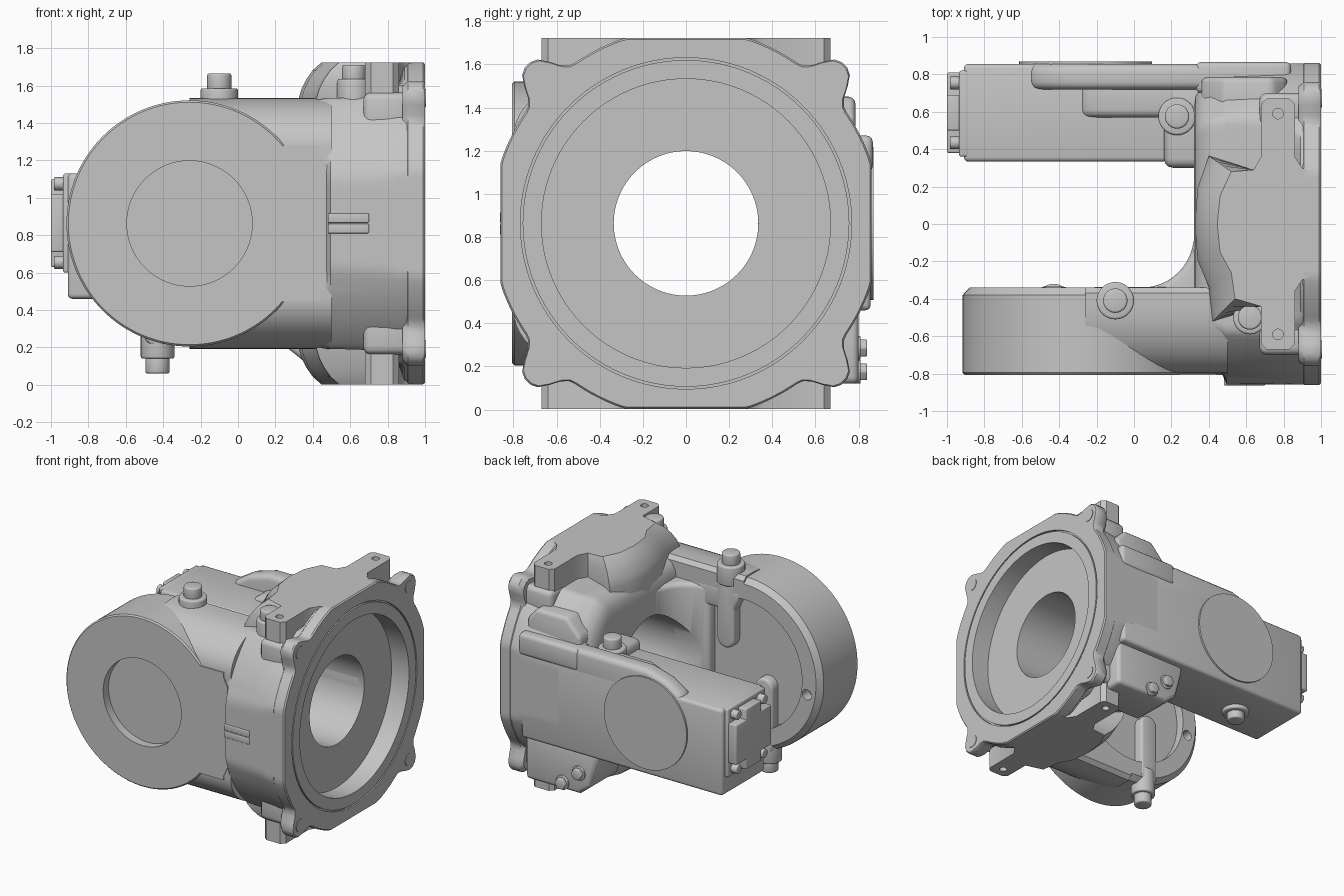
import bpy, bmesh, math
from math import sin, cos, pi

cube = bpy.data.objects.get("Cube")
if cube:
    bpy.data.objects.remove(cube, do_unlink=True)

ZC = 0.863      # height of the bore axis
XD = -0.259     # position of the side disc axis

metal = bpy.data.materials.new("cast_grey")
metal.use_nodes = True
metal.diffuse_color = (0.56, 0.56, 0.56, 1)
metal.node_tree.nodes["Principled BSDF"].inputs["Base Color"].default_value = (0.56, 0.56, 0.56, 1)


def bake(ob):
    dg = bpy.context.evaluated_depsgraph_get()
    ob.data = bpy.data.meshes.new_from_object(ob.evaluated_get(dg))
    ob.modifiers.clear()


def finish(name, bm, bevel=0.0):
    bmesh.ops.recalc_face_normals(bm, faces=bm.faces)
    me = bpy.data.meshes.new(name)
    bm.to_mesh(me)
    bm.free()
    me.materials.append(metal)
    ob = bpy.data.objects.new(name, me)
    bpy.context.collection.objects.link(ob)
    if bevel:
        m = ob.modifiers.new("bevel", 'BEVEL')
        m.width, m.segments, m.limit_method = bevel, 3, 'ANGLE'
        m.angle_limit = math.radians(40)
        bake(ob)
    return ob


def place(axis, u, v, w):
    return {'x': (w, u, v), 'y': (u, w, v), 'z': (u, v, w)}[axis]


def loft(name, rings, bevel=0.0):
    """Skin between rings of equal point count, capped at both ends."""
    bm = bmesh.new()
    rows = [[bm.verts.new(p) for p in ring] for ring in rings]
    n = len(rows[0])
    for a, b in zip(rows, rows[1:]):
        for i in range(n):
            j = (i + 1) % n
            bm.faces.new((a[i], a[j], b[j], b[i]))
    bm.faces.new(rows[0])
    bm.faces.new(rows[-1])
    return finish(name, bm, bevel)


def prism(name, axis, pts, lo, hi, bevel=0.0):
    return loft(name, [[place(axis, u, v, w) for u, v in pts] for w in (lo, hi)], bevel)


def box(name, x, y, z, bevel=0.0):
    pts = [(x[0], y[0]), (x[1], y[0]), (x[1], y[1]), (x[0], y[1])]
    return prism(name, 'z', pts, z[0], z[1], bevel)


def circle(u, v, r, n=32):
    return [(u + r * cos(2 * pi * i / n), v + r * sin(2 * pi * i / n)) for i in range(n)]


def cyl(name, axis, u, v, r, lo, hi, bevel=0.0, n=32):
    return prism(name, axis, circle(u, v, r, n), lo, hi, bevel)


def capsule(x, z0, z1, r, n=12):
    top = [(x + r * cos(pi * i / n), z1 + r * sin(pi * i / n)) for i in range(n + 1)]
    low = [(x - r * cos(pi * i / n), z0 - r * sin(pi * i / n)) for i in range(n + 1)]
    return top + low


def cut(targets, cutter):
    for ob in targets:
        m = ob.modifiers.new("cut", 'BOOLEAN')
        m.object, m.operation, m.solver = cutter, 'DIFFERENCE', 'EXACT'
        bake(ob)
    bpy.data.objects.remove(cutter, do_unlink=True)


def outline(x, rad, hy, hz, lug=0.0, n=192):
    """Circle flattened at the sides (hy) and top and bottom (hz), with optional corner lugs."""
    pts = []
    for i in range(n):
        t = 2 * pi * (i + 0.5) / n
        r = min(rad, hy / abs(cos(t)), hz / abs(sin(t)))
        d = (t % (pi / 2)) - pi / 4
        r += lug * math.exp(-abs(d / 0.1) ** 3)
        pts.append((x, r * cos(t), ZC + r * sin(t)))
    return pts


# Main housing and its flange
housing = loft("housing", [outline(*s) for s in (
    (0.32, 0.70, 0.62, 0.50), (0.33, 0.76, 0.69, 0.57), (0.36, 0.81, 0.74, 0.62),
    (0.41, 0.85, 0.78, 0.655), (0.47, 0.87, 0.80, 0.67), (0.495, 0.885, 0.858, 0.67),
    (0.80, 0.895, 0.858, 0.68), (0.85, 0.90, 0.858, 0.74), (0.89, 0.90, 0.858, 0.84),
    (0.93, 0.90, 0.858, 0.858))])
flange = loft("flange", [outline(x, s + 0.045, s, s, 0.135) for x, s in
                         ((0.88, 0.83), (0.91, 0.86), (0.99, 0.86), (1.0, 0.852))])

# Inner corner fillet between the housing and the disc arm
arc = [(0.04 + 0.28 * sin(a), -0.06 - 0.28 * cos(a)) for a in [pi / 2 * i / 12 for i in range(13)]]
fillet = prism("inner_fillet", 'z', arc + [(0.45, -0.06), (0.45, -0.5), (0.04, -0.5)],
               ZC - 0.52, ZC + 0.52, 0.06)
root = box("rear_arm_root", (0.16, 0.5), (0.30, 0.80), (0.52, 1.2), 0.05)

# Mounting pads above and below, flaring down to the housing, with drilled tabs
pad = [(0.95, -0.27), (0.95, 0.27), (0.90, 0.30), (0.86, 0.36), (0.86, 0.64), (0.83, 0.67),
       (0.71, 0.67), (0.68, 0.64), (0.68, 0.36), (0.64, 0.29), (0.52, 0.28), (0.46, 0.15),
       (0.445, 0.0), (0.46, -0.15), (0.52, -0.26), (0.54, -0.40), (0.68, -0.44), (0.68, -0.64),
       (0.71, -0.67), (0.83, -0.67), (0.86, -0.64), (0.86, -0.36), (0.90, -0.30)]
pads = []
for side, s in (("top", 1), ("bottom", -1)):
    rings = []
    for h, shift in ((0.50, 0.12), (0.67, 0.12), (0.72, 0.105), (0.77, 0.08), (0.82, 0.045), (0.86, 0.0)):
        rings.append([(x - shift, y * (1 + 2.5 * shift), ZC + s * h) if x < 0.6 else (x, y, ZC + s * h)
                      for x, y in pad])
    plate = loft(side + "_pad", rings)
    for y in (-0.59, 0.59):
        cut([plate], cyl("tab_hole_cutter", 'z', 0.77, y, 0.028, ZC + s * 0.78, ZC + s * 0.95))
    pads.append(plate)

# Through bore and wide flange recess
cut([housing, flange, fillet, root], cyl("bore_cutter", 'x', 0, ZC, 0.335, 0.0, 1.2, n=96))
cut([housing, flange] + pads, cyl("recess_cutter", 'x', 0, ZC, 0.67, 0.85, 1.2, n=96))

# Seal groove in the flange face
groove = cyl("groove_cutter", 'x', 0, ZC, 0.768, 0.985, 1.1, n=96)
cut([groove], cyl("groove_core", 'x', 0, ZC, 0.757, 0.9, 1.2, n=96))
cut([flange], groove)

# Flange lug bolt spots and the corner columns under the tabs
for sy in (-1, 1):
    for sz in (-1, 1):
        cyl("lug_spot", 'x', sy * 0.67, ZC + sz * 0.67, 0.048, 0.9, 1.004)
        box("corner_column", (0.67, 0.92), sorted((sy * 0.52, sy * 0.70)),
            sorted((ZC + sz * 0.46, ZC + sz * 0.70)), 0.04)

# Front arm: rounded bar, disc and flat front panel
corner = [(-0.80 + 0.36 * (1 - cos(a)), 0.40 + 0.27 * sin(a)) for a in [pi / 2 * i / 12 for i in range(13)]]
half = corner + [(-0.37, 0.67), (-0.34, 0.64)]
bar = prism("front_arm", 'x', [(y, ZC + z) for y, z in half] +
            [(y, ZC - z) for y, z in reversed(half)], XD, 0.50)
disc = loft("front_disc", [[place('y', u, v, y) for u, v in circle(XD, ZC, r, 128)]
                           for y, r in ((-0.806, 0.648), (-0.795, 0.658), (-0.38, 0.658), (-0.34, 0.62))])
prism("front_panel", 'y', [(0.1, 0.445), (0.44, 0.445), (0.44, 1.28), (0.1, 1.28)], -0.806, -0.5)
prism("panel_step", 'y', [(0.43, 0.46), (0.49, 0.58), (0.49, 1.14), (0.43, 1.265)], -0.806, -0.6)
cut([disc, bar], cyl("front_socket_cutter", 'y', XD, ZC, 0.335, -0.9, -0.74, n=96))
cut([disc, bar], cyl("inner_socket_cutter", 'y', XD, ZC, 0.50, -0.41, -0.2, n=96))
for i in range(3):
    a = math.radians(70 + 120 * i)
    cut([disc, bar], cyl("hole_cutter", 'y', XD + 0.55 * cos(a), ZC + 0.55 * sin(a), 0.04, -0.42, -0.2))
for z in (ZC - 0.028, ZC + 0.028):
    box("side_rib", (0.48, 0.70), (-0.863, -0.8), (z - 0.025, z + 0.025), 0.006)


def bolt(name, axis, u, v, seat, tip, r=0.065, boss=0.1, depth=0.15):
    """Round headed bolt on a boss; works in either direction along the axis."""
    s = 1 if tip > seat else -1
    cyl(name + "_boss", axis, u, v, boss, seat - s * depth, seat, 0.012)
    cyl(name, axis, u, v, r, seat - s * 0.02, tip, 0.012)


# Disc arm bolts with their ribs down the inner face
bolt("upper_disc_bolt", 'z', -0.10, -0.41, 1.585, 1.665)
bolt("lower_disc_bolt", 'z', -0.43, -0.41, 0.14, 0.06, boss=0.09, depth=0.2)
prism("upper_inner_rib", 'y', capsule(-0.10, 1.02, 1.46, 0.075), -0.5, -0.335, 0.02)
prism("upper_rib_web", 'y', [(-0.24, 1.40), (-0.17, 1.24), (0.10, 1.24), (0.22, 1.12), (0.22, 1.40)],
      -0.5, -0.338, 0.02)
prism("lower_inner_rib", 'y', capsule(-0.43, 0.28, 0.72, 0.075), -0.5, -0.335, 0.02)

# Rear arm with raised, sloping shoulders and round cover
box("rear_arm", (-0.91, 0.82), (0.333, 0.856), (0.46, 1.13), 0.025)
prism("rear_shoulder", 'y', [(-0.58, 1.0), (-0.55, 1.14), (-0.42, 1.22), (-0.25, 1.27),
                             (0.6, 1.27), (0.6, 1.0)], 0.72, 0.856, 0.04)
prism("rear_shoulder_step", 'y', [(-0.32, 1.0), (-0.28, 1.14), (-0.12, 1.2),
                                  (0.5, 1.2), (0.5, 1.0)], 0.57, 0.8, 0.04)
cyl("rear_cover", 'y', XD, ZC, 0.355, 0.8, 0.87, n=96)
bolt("rear_top_bolt", 'z', 0.23, 0.575, 1.22, 1.30)
bolt("rear_lower_bolt", 'z', -0.50, 0.575, 0.43, 0.37)

# End cover on the rear arm
box("end_base", (-0.935, -0.88), (0.36, 0.82), (0.60, 1.13), 0.012)
box("end_cover_tall", (-1.0, -0.92), (0.50, 0.69), (0.63, 1.10), 0.01)
box("end_cover_wide", (-1.0, -0.92), (0.38, 0.81), (0.71, 1.02), 0.01)
for y in (0.435, 0.755):
    for z in (0.655, 1.075):
        cyl("end_bolt", 'x', y, z, 0.035, -0.985, -0.9, 0.006, 12)

# Bolt beside the top pad
bolt("pad_bolt", 'z', 0.62, -0.50, 1.635, 1.71, boss=0.09, depth=0.3)

# Rear side pads and bolts
prism("rear_upper_pad", 'y', [(0.36, 1.12), (0.82, 1.12), (0.82, 1.36), (0.74, 1.45),
                              (0.48, 1.45), (0.36, 1.32)], 0.5, 0.785, 0.03)
box("rear_upper_pad_lip", (0.33, 0.84), (0.7, 0.866), (1.10, 1.27), 0.03)
prism("rear_lower_pad", 'y', [(0.20, 0.42), (0.26, 0.20), (0.36, 0.12), (0.82, 0.12),
                              (0.82, 0.48), (0.20, 0.48)], 0.45, 0.80, 0.03)
for x, z in ((0.50, 0.175), (0.36, 0.285)):
    cyl("rear_pad_washer", 'y', x, z, 0.055, 0.77, 0.81, 0.005)
    cyl("rear_pad_bolt", 'y', x, z, 0.045, 0.77, 0.84, 0.006, 6)

# Smooth shading with crisp edges
for ob in bpy.context.scene.objects:
    ob.select_set(ob.type == 'MESH')
bpy.context.view_layer.objects.active = housing
bpy.ops.object.shade_smooth_by_angle(angle=math.radians(35))
